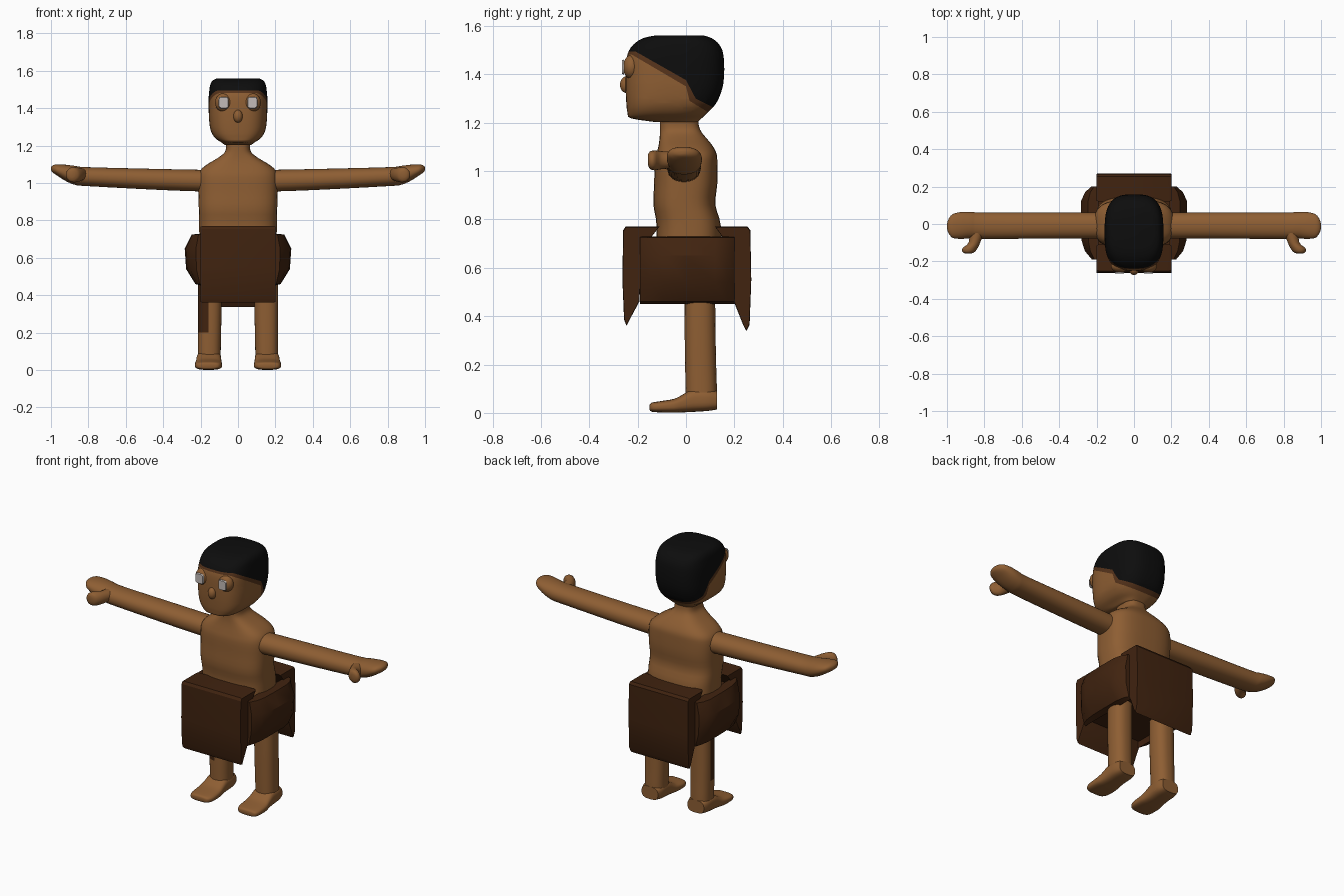
import bpy, bmesh, math
from mathutils import Vector

if "Cube" in bpy.data.objects:
    bpy.data.objects.remove(bpy.data.objects["Cube"])


def material(name, rgb):
    m = bpy.data.materials.new(name)
    m.diffuse_color = (*rgb, 1)
    m.use_nodes = True
    m.node_tree.nodes["Principled BSDF"].inputs["Base Color"].default_value = m.diffuse_color
    return m


SKIN = material("skin brown", (0.27, 0.112, 0.033))
CLOTH = material("dark brown cloth", (0.052, 0.017, 0.005))
HAIR = material("black hair", (0.004, 0.004, 0.004))
FADE = material("hairline brown", (0.095, 0.034, 0.011))
EYE = material("eye white", (0.55, 0.5, 0.48))


def skin_loops(name, loops, mats, angle=40, cuts=(), rule=None):
    """Join closed loops of points into a capped skin."""
    bm = bmesh.new()
    rows = [[bm.verts.new(p) for p in loop] for loop in loops]
    n = len(rows[0])
    for a, b in zip(rows, rows[1:]):
        for i in range(n):
            j = (i + 1) % n
            bm.faces.new((a[i], a[j], b[j], b[i]))
    bm.faces.new(rows[0])
    bm.faces.new(rows[-1])
    for co, no in cuts:
        bmesh.ops.bisect_plane(bm, geom=bm.verts[:] + bm.edges[:] + bm.faces[:],
                               dist=1e-5, plane_co=co, plane_no=no)
    bmesh.ops.recalc_face_normals(bm, faces=bm.faces)
    if rule:
        for f in bm.faces:
            f.material_index = rule(f.calc_center_median())
    me = bpy.data.meshes.new(name)
    bm.to_mesh(me)
    bm.free()
    for m in mats:
        me.materials.append(m)
    me.shade_smooth()
    me.set_sharp_from_angle(angle=math.radians(angle))
    ob = bpy.data.objects.new(name, me)
    bpy.context.collection.objects.link(ob)
    return ob


def smooth_rows(rows, steps):
    """Catmull-Rom interpolation of ring parameters."""
    out = []
    for i in range(len(rows) - 1):
        p = [rows[max(0, i - 1)], rows[i], rows[i + 1], rows[min(len(rows) - 1, i + 2)]]
        for s in range(steps):
            t = s / steps
            out.append([0.5 * (2 * b + (c - a) * t + (2 * a - 5 * b + 4 * c - d) * t * t
                               + (3 * b - a - 3 * c + d) * t ** 3) for a, b, c, d in zip(*p)])
    return out + [list(rows[-1])]


def loft(name, axis, rows, mats, power=2.0, sides=28, steps=3, flip=1, **kw):
    """Rows are (position, u0, u1, v0, v1) rounded sections along an axis."""
    loops = []
    for w, u0, u1, v0, v1 in smooth_rows(rows, steps):
        loop = []
        for i in range(sides):
            a = 2 * math.pi * (i + 0.5) / sides
            c, s = math.cos(a), math.sin(a)
            u = (u0 + u1) / 2 + (u1 - u0) / 2 * math.copysign(abs(c) ** (2 / power), c)
            v = (v0 + v1) / 2 + (v1 - v0) / 2 * math.copysign(abs(s) ** (2 / power), s)
            x, y, z = {"x": (w, u, v), "y": (u, w, v), "z": (u, v, w)}[axis]
            loop.append((x * flip, y, z))
        loops.append(loop)
    return skin_loops(name, loops, mats, **kw)


def ellipsoid(name, centre, radii, mat):
    x, y, z = centre
    rows = []
    for i in range(13):
        a = math.pi * (0.02 + 0.96 * i / 12)
        r = math.sin(a)
        rows.append((z - radii[2] * math.cos(a), x - radii[0] * r, x + radii[0] * r,
                     y - radii[1] * r, y + radii[1] * r))
    return loft(name, "z", rows, [mat], sides=20, steps=1, angle=80)


# Torso with shoulders and neck
torso = [(0.50, .19, -.12, .14), (0.60, .205, -.13, .145), (0.77, .208, -.122, .145),
         (0.86, .21, -.135, .122), (0.95, .213, -.132, .13), (1.03, .213, -.13, .13),
         (1.07, .20, -.122, .127), (1.10, .165, -.115, .113), (1.13, .115, -.11, .09),
         (1.16, .075, -.108, .065), (1.19, .064, -.108, .053), (1.24, .068, -.108, .05)]
loft("torso", "z", [(z, -h, h, a, b) for z, h, a, b in torso], [SKIN], power=3, sides=36, angle=70)

# Head, coloured by hairline curves in side view
hairline = [(-0.21, 1.495), (0.0, 1.376), (0.04, 1.30), (0.11, 1.264), (0.2, 1.235)]
fadeline = [(-0.225, 1.482), (0.0, 1.35), (0.015, 1.29), (0.1, 1.238), (0.2, 1.215)]


def height_at(line, y):
    if y <= line[0][0]:
        return line[0][1]
    for (y0, z0), (y1, z1) in zip(line, line[1:]):
        if y <= y1:
            return z0 + (z1 - z0) * (y - y0) / (y1 - y0)
    return line[-1][1]


def head_colour(c):
    if c.z > height_at(hairline, c.y):
        return 1
    return 2 if c.z > height_at(fadeline, c.y) else 0


cuts = []
for line in (hairline, fadeline):
    cuts.append((Vector((0, 0, line[0][1])), Vector((0, 0, 1))))
    for (y0, z0), (y1, z1) in zip(line, line[1:]):
        cuts.append((Vector((0, y0, z0)), Vector((0, z0 - z1, y1 - y0))))
head = [(1.203, .07, -.13, .048), (1.218, .09, -.228, .065), (1.24, .122, -.242, .088),
        (1.28, .146, -.247, .125), (1.34, .155, -.25, .15), (1.40, .157, -.25, .158),
        (1.46, .157, -.247, .157), (1.50, .153, -.235, .15), (1.53, .147, -.21, .132),
        (1.55, .133, -.175, .105), (1.56, .11, -.13, .075)]
loft("head", "z", [(z, -h, h, a, b) for z, h, a, b in head], [SKIN, HAIR, FADE],
     power=3, sides=48, angle=70, cuts=cuts, rule=head_colour)
ellipsoid("nose", (0, -.248, 1.357), (.025, .025, .034), SKIN)

# Arm, thumb, leg, foot, eye and side cloth on both sides
arm = [(.14, -.078, .06, .953, 1.07), (.4, -.078, .062, .962, 1.075), (.8, -.08, .062, .983, 1.085),
       (.87, -.076, .065, .99, 1.092), (.92, -.08, .065, 1.01, 1.098), (.965, -.076, .055, 1.038, 1.10),
       (.985, -.06, .038, 1.052, 1.097), (.996, -.04, .015, 1.062, 1.09), (1.0, -.02, -.002, 1.07, 1.083)]
thumb = [(-.158, .872, .902, 1.03, 1.065), (-.15, .852, .917, 1.01, 1.08), (-.13, .836, .918, 1.003, 1.085),
         (-.10, .822, .885, 1.008, 1.082), (-.04, .80, .88, 1.012, 1.08)]
leg = [(.03, .092, .215, 0, .128), (.1, .092, .215, -.002, .128), (.2, .09, .215, -.004, .125),
       (.36, .087, .215, -.006, .122), (.6, .085, .212, -.006, .12)]
foot = [(-.15, .12, .20, .012, .034), (-.142, .10, .22, .005, .042), (-.11, .086, .23, .002, .048),
        (-.05, .085, .23, .001, .058), (-.015, .088, .225, .002, .075), (.03, .09, .222, .004, .10),
        (.09, .09, .22, .008, .10), (.128, .10, .21, .014, .09)]
side_section = [(0, .73), (.6, .725), (1, .65), (.92, .54), (.4, .46), (0, .45)]
side_stations = [(-.19, .225), (-.145, .262), (-.09, .28), (.0, .285), (.12, .284), (.17, .262), (.2, .228)]


def leg_patch(c):
    return 1 if c.x < -.157 and c.y < .065 and c.z > .2 else 0


for flip, side in ((1, "left"), (-1, "right")):
    loft(side + "_arm", "x", arm, [SKIN], power=2.2, flip=flip, angle=70)
    loft(side + "_thumb", "y", thumb, [SKIN], flip=flip, sides=18, angle=80)
    loft(side + "_leg", "z", leg, [SKIN, CLOTH], power=2.4, flip=flip, steps=4, angle=70,
         cuts=[((0, 0, .2), (0, 0, 1)), ((-.157, 0, 0), (1, 0, 0))], rule=leg_patch)
    loft(side + "_foot", "y", foot, [SKIN], power=3, flip=flip, angle=60)
    ellipsoid(side + "_eye_socket", (flip * .077, -.225, 1.43), (.046, .035, .05), SKIN)
    loft(side + "_eye", "y", [(-.265, .053, .101, 1.402, 1.458), (-.257, .05, .104, 1.399, 1.461)],
         [EYE], power=5, flip=flip, steps=1)
    skin_loops(side + "_side_cloth",
               [[(flip * (.19 + t * (x - .19)), y, z) for t, z in side_section]
                for y, x in side_stations], [CLOTH], angle=30)

# Front and back cloth panels, extruded from a side profile
panels = {"front_cloth": [(-.25, .77), (-.26, .755), (-.263, .55), (-.256, .385), (-.246, .36),
                          (-.236, .38), (-.193, .46), (-.18, .68), (-.11, .77)],
          "back_cloth": [(.255, .77), (.266, .755), (.27, .55), (.263, .365), (.25, .338),
                         (.238, .36), (.198, .46), (.185, .68), (.12, .77)]}
for name, prof in panels.items():
    mid = sum(p[0] for p in prof) / len(prof)
    ends = [(-.2, .96), (-.19, 1), (.19, 1), (.2, .96)]
    skin_loops(name, [[(x, mid + (y - mid) * k, .57 + (z - .57) * (1 + (k - 1) * .5))
                       for y, z in prof] for x, k in ends], [CLOTH], angle=30)

# Inner cloth closing the skirt around the hips
skin_loops("inner_cloth", [[(-.205, -.185, z), (.205, -.185, z), (.205, .19, z), (-.205, .19, z)]
                           for z in (.49, .69)], [CLOTH])
